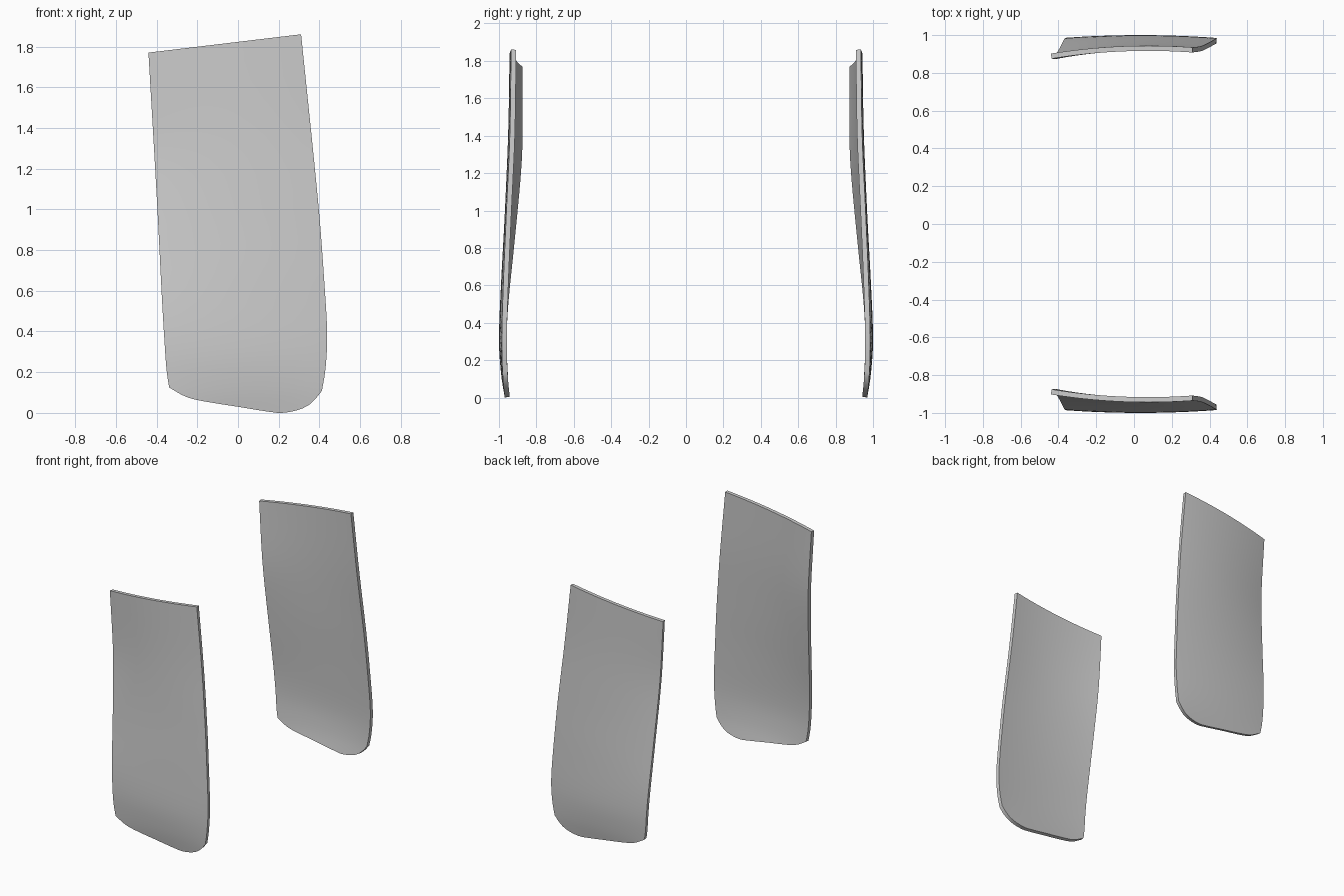
import bpy, bmesh
from mathutils import Vector

if "Cube" in bpy.data.objects:
    bpy.data.objects.remove(bpy.data.objects["Cube"])

ROWS, COLS = 24, 24


def curve(pts, s):
    """Smooth interpolation through (parameter, value) pairs."""
    s = max(pts[0][0], min(pts[-1][0], s))
    n = len(pts)

    def slope(i):
        a, b = pts[max(i - 1, 0)], pts[min(i + 1, n - 1)]
        return (b[1] - a[1]) / (b[0] - a[0])
    for i in range(n - 1):
        (s0, v0), (s1, v1) = pts[i], pts[i + 1]
        if s <= s1:
            h = s1 - s0
            t = (s - s0) / h
            return ((2*t**3 - 3*t*t + 1) * v0 + (t**3 - 2*t*t + t) * h * slope(i)
                    + (3*t*t - 2*t**3) * v1 + (t**3 - t*t) * h * slope(i + 1))


# Outline in the front view: (z, x) for the sides, (x, z) for the bottom
left = [(.125, -.338), (.2, -.35), (.333, -.36), (.55, -.373), (1.04, -.398), (1.77, -.44)]
right = [(.108, .412), (.2, .428), (.333, .438), (.43, .437), (.6, .427), (1.0, .397), (1.86, .31)]
bottom = [(-.338, .125), (-.265, .083), (-.2, .063), (0, .03), (.157, .005), (.216, 0),
          (.304, .017), (.363, .05), (.412, .108)]
# Outer face depth: (z, y) along the left side, the middle and the right side
y_left = [(0, .968), (.12, .979), (.3, .986), (.5, .977), (.8, .947), (1.2, .909), (1.4, .9), (1.77, .902)]
y_mid = [(0, .969), (.12, .988), (.3, 1.0), (.6, .989), (1.0, .965), (1.4, .947), (1.86, .94)]
y_right = [(0, .968), (.12, .98), (.3, .985), (.6, .977), (1.0, .96), (1.4, .942), (1.86, .935)]


def point(u, t):
    xb = -.338 + .75 * u
    B = Vector((xb, curve(bottom, xb)))
    T = Vector((-.44 + .75 * u, 1.77 + .09 * u))
    zl, zr = .125 + 1.645 * t, .108 + 1.752 * t
    L, R = Vector((curve(left, zl), zl)), Vector((curve(right, zr), zr))
    corners = ((1 - t) * ((1 - u) * Vector((-.338, .125)) + u * Vector((.412, .108)))
               + t * ((1 - u) * Vector((-.44, 1.77)) + u * Vector((.31, 1.86))))
    p = (1 - t) * B + t * T + (1 - u) * L + u * R - corners
    x, z = p
    a, m, b = (curve(c, z) for c in (y_left, y_mid, y_right))
    w = 2 * u - 1
    y = m + (b - a) / 2 * w + ((a + b) / 2 - m) * w * w
    return x, min(y, 1.0), z


# Curved panel, outer face
bm = bmesh.new()
grid = [[bm.verts.new(point(i / COLS, (j / ROWS) ** 1.3)) for i in range(COLS + 1)]
        for j in range(ROWS + 1)]
for j in range(ROWS):
    for i in range(COLS):
        bm.faces.new((grid[j][i], grid[j + 1][i], grid[j + 1][i + 1], grid[j][i + 1]))
me = bpy.data.meshes.new("side_panel")
bm.to_mesh(me)
bm.free()
panel = bpy.data.objects.new("side_panel", me)
bpy.context.collection.objects.link(panel)
bpy.context.view_layer.objects.active = panel
panel.select_set(True)
bpy.ops.object.shade_smooth_by_angle()

# Thickness towards the inside, then the matching panel on the other side
solid = panel.modifiers.new("thickness", 'SOLIDIFY')
solid.thickness = .027
solid.offset = -1
mirror = panel.modifiers.new("pair", 'MIRROR')
mirror.use_axis = (False, True, False)
# Keep the rim edges crisp
for e in me.edges:
    if e.is_loose:
        e.use_edge_sharp = True
bpy.ops.object.modifier_apply(modifier="thickness")
bpy.ops.object.modifier_apply(modifier="pair")
bpy.ops.object.shade_smooth_by_angle()
